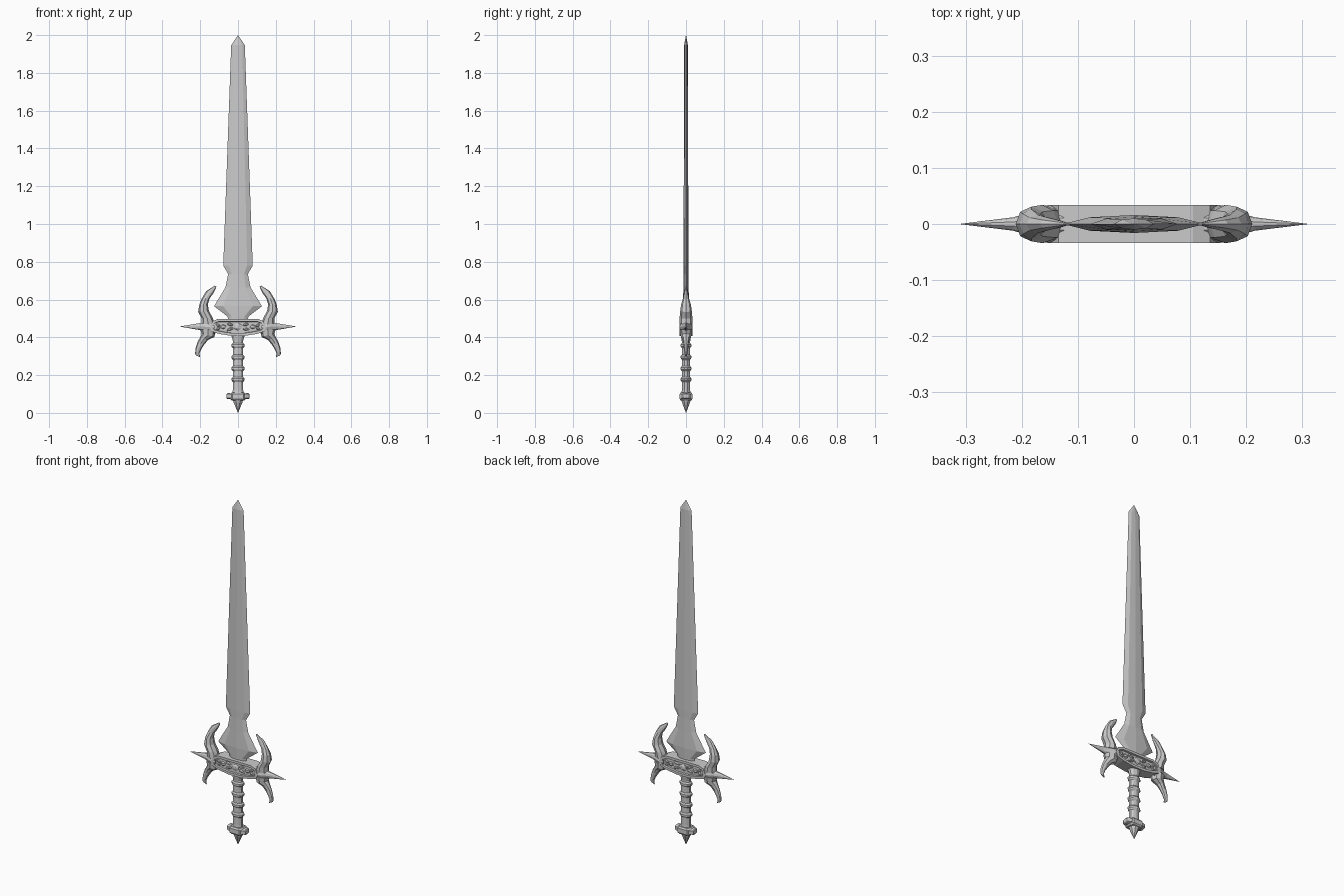
import bpy, bmesh, math
from mathutils import Matrix

if "Cube" in bpy.data.objects:
    bpy.data.objects.remove(bpy.data.objects["Cube"])


def ring(n, turn=0.0):
    return [(math.cos(2 * math.pi * (i + turn) / n), math.sin(2 * math.pi * (i + turn) / n)) for i in range(n)]


def finish(bm, name, mirror=False):
    bmesh.ops.recalc_face_normals(bm, faces=bm.faces)
    me = bpy.data.meshes.new(name)
    bm.to_mesh(me)
    bm.free()
    ob = bpy.data.objects.new(name, me)
    bpy.context.collection.objects.link(ob)
    if mirror:
        ob.modifiers.new("Mirror", 'MIRROR').use_clip = False
    return ob


def loft(name, stations, section, mirror=False):
    """stations: (x1, z1, x2, z2, half depth); section: unit outline swept between them."""
    bm = bmesh.new()
    rows = []
    for x1, z1, x2, z2, d in stations:
        cx, cz, ux, uz = (x1 + x2) / 2, (z1 + z2) / 2, (x2 - x1) / 2, (z2 - z1) / 2
        rows.append([bm.verts.new((cx + ux * u, d * v, cz + uz * u)) for u, v in section])
    n = len(section)
    for a, b in zip(rows, rows[1:]):
        for i in range(n):
            bm.faces.new((a[i], a[(i + 1) % n], b[(i + 1) % n], b[i]))
    bm.faces.new(rows[0])
    bm.faces.new(rows[-1])
    bmesh.ops.remove_doubles(bm, verts=bm.verts, dist=1e-5)
    return finish(bm, name, mirror)


def upright(name, rows, section):
    return loft(name, [(-w, z, w, z, d) for z, w, d in rows], section)


# Blade: ridged cross-section with ground edges
blade_section = [(1, 0), (.62, .75), (0, 1), (-.62, .75), (-1, 0), (-.62, -.75), (0, -1), (.62, -.75)]
upright("blade", [(.48, .05, .014), (.51, .055, .015), (.565, .127, .016), (.665, .066, .014),
                  (.735, .052, .013), (.78, .078, .013), (1.947, .036, .010), (2.0, .0005, .0005)],
        blade_section)

# Guard body: curved outline, extruded, with recessed panels
half = [(.105, .498), (.135, .485), (.15, .455), (.138, .43), (.10, .418), (.035, .408)]
outline = half + [(-x, z) for x, z in reversed(half)]
bm = bmesh.new()
face = bm.faces.new([bm.verts.new((x, -.034, z)) for x, z in outline])
ext = bmesh.ops.extrude_face_region(bm, geom=[face])
bmesh.ops.translate(bm, vec=(0, .068, 0), verts=[v for v in ext["geom"] if isinstance(v, bmesh.types.BMVert)])
if not face.is_valid or len(bm.faces) < len(outline) + 2:
    bm.faces.new([v for v in bm.verts][:len(outline)])
bmesh.ops.recalc_face_normals(bm, faces=bm.faces)
panels = [f for f in bm.faces if len(f.verts) == len(outline)]
bmesh.ops.inset_individual(bm, faces=panels, thickness=.014, depth=0)
bmesh.ops.inset_individual(bm, faces=panels, thickness=.002, depth=-.010)
finish(bm, "guard_body")

# Carved gems in the recessed panels, front and back
bm = bmesh.new()
gems = [(0, .456, .026, .020, 0), (.042, .468, .022, .008, -.25), (.042, .443, .022, .008, .25),
        (.078, .456, .016, .013, 0), (.105, .464, .014, .008, -.6), (.105, .447, .014, .008, .6)]
for x, z, rx, rz, a in gems:
    for sx in ((1, -1) if x else (1,)):
        for y in (-.025, .025):
            m = (Matrix.Translation((sx * x, y, z)) @ Matrix.Rotation(sx * a, 4, 'Y')
                 @ Matrix.Diagonal((rx, .009, rz, 1)))
            bmesh.ops.create_icosphere(bm, subdivisions=1, radius=1, matrix=m)
finish(bm, "guard_gems")

# Side hub tapering into the spike
loft("guard_spike", [(.125, .417, .125, .492, .034), (.153, .42, .153, .49, .034),
                     (.185, .434, .185, .479, .021), (.215, .440, .215, .474, .012),
                     (.308, .4565, .308, .4575, .0005)], ring(10, .5), True)

# Upper and lower horns
loft("upper_horn", [(.12, .47, .195, .47, .033), (.135, .505, .192, .50, .034),
                    (.154, .54, .211, .535, .031), (.160, .575, .205, .573, .026),
                    (.150, .606, .192, .606, .016), (.128, .637, .168, .645, .010),
                    (.114, .668, .122, .674, .002)], ring(8), True)
loft("lower_horn", [(.115, .445, .20, .44, .033), (.125, .402, .192, .42, .030),
                    (.160, .385, .200, .402, .020), (.178, .362, .214, .376, .014),
                    (.194, .338, .225, .342, .011), (.204, .316, .227, .312, .008),
                    (.200, .294, .222, .304, .003)], ring(8), True)

# Grip with raised rings
rows = [(.42, .040, .028), (.40, .034, .026), (.378, .028, .022)]
for z in (.357, .295, .235, .178):
    rows += [(z + .013, .029, .022), (z + .005, .037, .028), (z - .005, .037, .028), (z - .014, .029, .022)]
rows += [(.12, .029, .022), (.10, .031, .024)]
upright("grip", rows, ring(10, .5))

# Pommel: core, side blocks and bottom spike
octagon = [(1, .45), (.7, 1), (-.7, 1), (-1, .45), (-1, -.45), (-.7, -1), (.7, -1), (1, -.45)]
upright("pommel_core", [(.066, .034, .028), (.074, .042, .034), (.100, .042, .034), (.108, .034, .028)], octagon)
loft("pommel_side_block", [(.03, .078, .03, .098, .028), (.042, .073, .042, .104, .026),
                           (.056, .073, .056, .104, .020), (.060, .078, .060, .099, .015)], octagon, True)
upright("pommel_spike", [(.07, .029, .027), (.055, .025, .023), (0, .0005, .0005)], ring(8, .5))
